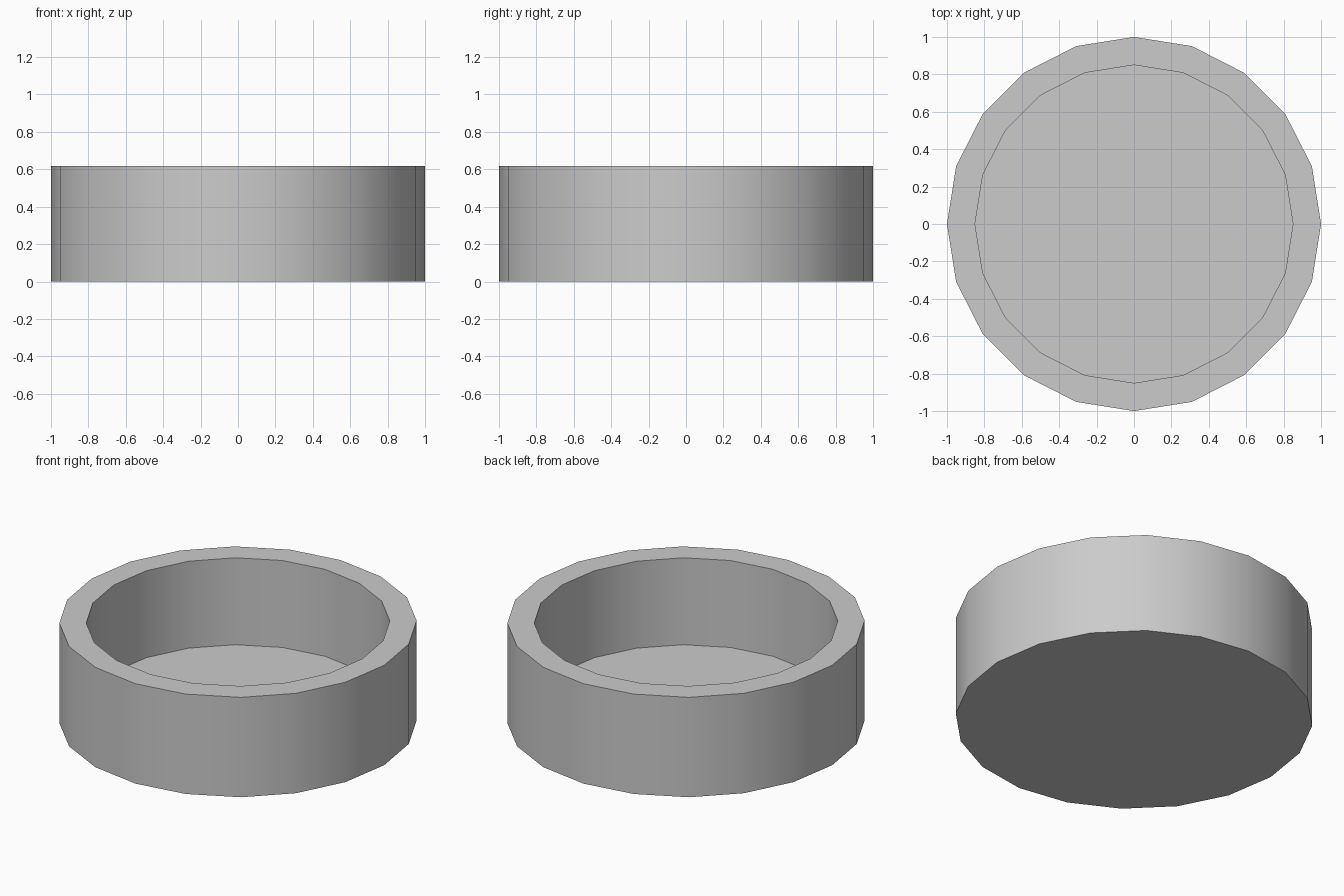
import bpy, bmesh
from math import cos, sin, tau, radians

if "Cube" in bpy.data.objects:
    bpy.data.objects.remove(bpy.data.objects["Cube"])

SIDES = 20
# (radius, height) rings from outer base, over the rim, down to the inner floor
PROFILE = [(1.0, 0.0), (1.0, 0.617), (0.85, 0.617), (0.85, 0.08)]

bm = bmesh.new()
rings = [[bm.verts.new((r * cos(tau * i / SIDES), r * sin(tau * i / SIDES), z))
          for i in range(SIDES)] for r, z in PROFILE]

# Walls and rim
for a, b in zip(rings, rings[1:]):
    for i in range(SIDES):
        j = (i + 1) % SIDES
        bm.faces.new((a[i], a[j], b[j], b[i]))

# Underside and inner floor
bm.faces.new(rings[0][::-1])
bm.faces.new(rings[-1])
bmesh.ops.recalc_face_normals(bm, faces=bm.faces)

mesh = bpy.data.meshes.new("round_dish")
bm.to_mesh(mesh)
bm.free()
dish = bpy.data.objects.new("round_dish", mesh)
bpy.context.collection.objects.link(dish)

# Smooth walls, sharp rim and base edges
bpy.context.view_layer.objects.active = dish
dish.select_set(True)
bpy.ops.object.shade_smooth_by_angle(angle=radians(30))
